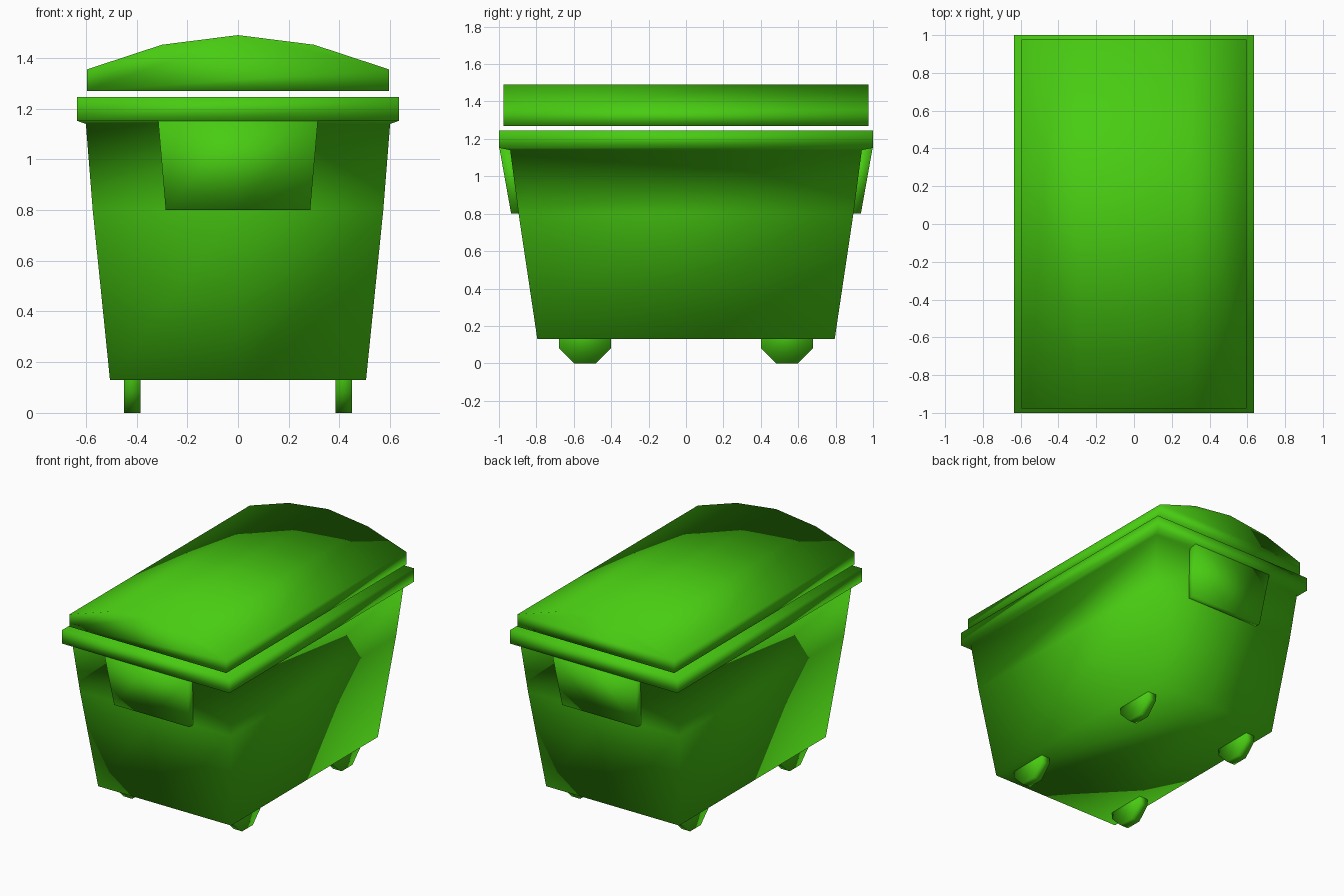
import bpy, bmesh, math

if "Cube" in bpy.data.objects:
    bpy.data.objects.remove(bpy.data.objects["Cube"])

green = bpy.data.materials.new("green_plastic")
green.diffuse_color = (0.065, 0.6, 0.006, 1)
green.use_nodes = True
green.node_tree.nodes["Principled BSDF"].inputs["Base Color"].default_value = green.diffuse_color


def loft(name, rings):
    """Closed, smooth-shaded solid skinned through rings of equal point count."""
    bm = bmesh.new()
    loops = [[bm.verts.new(p) for p in ring] for ring in rings]
    n = len(loops[0])
    for a, b in zip(loops, loops[1:]):
        for i in range(n):
            j = (i + 1) % n
            bm.faces.new((a[i], a[j], b[j], b[i]))
    bm.faces.new(loops[0][::-1])
    bm.faces.new(loops[-1])
    bmesh.ops.recalc_face_normals(bm, faces=bm.faces)
    for f in bm.faces:
        f.smooth = True
    me = bpy.data.meshes.new(name)
    bm.to_mesh(me)
    bm.free()
    me.materials.append(green)
    ob = bpy.data.objects.new(name, me)
    bpy.context.collection.objects.link(ob)
    return ob


def rect(hx, y0, y1, z):
    return [(-hx, y0, z), (0, y0, z), (hx, y0, z),
            (hx, y1, z), (0, y1, z), (-hx, y1, z)]


# Tapered bin with its overhanging rim
loft("bin_body", [rect(hx, -hy, hy, z) for hx, hy, z in (
    (0.505, 0.795, 0.13), (0.573, 0.895, 0.80), (0.60, 0.94, 1.14),
    (0.635, 1.0, 1.152), (0.635, 1.0, 1.245))])

# Lifting blocks under the rim at both ends
for side, s in (("front", -1), ("back", 1)):
    loft(side + "_lifting_block", [
        rect(0.285, s * 0.935, s * 0.87, 0.80),
        rect(0.315, s * 0.998, s * 0.91, 1.153)])

# Arched lid floating just above the rim
arch = [(-0.595, 1.27), (0.595, 1.27), (0.595, 1.355), (0.30, 1.452),
        (0, 1.49), (-0.30, 1.452), (-0.595, 1.355)]
loft("lid", [[(x, y, z) for x, z in arch] for y in (-0.977, 0.977)])

# Eight-sided wheels
R = 0.14 / math.cos(math.pi / 8)
for sx, a in ((-1, "left"), (1, "right")):
    for sy, b in ((-1, "front"), (1, "back")):
        loft(f"{b}_{a}_wheel", [
            [(sx * x, sy * 0.54 + R * math.cos(t), 0.14 + R * math.sin(t))
             for t in (math.pi * (2 * k + 1) / 8 for k in range(8))]
            for x in (0.385, 0.45)])
